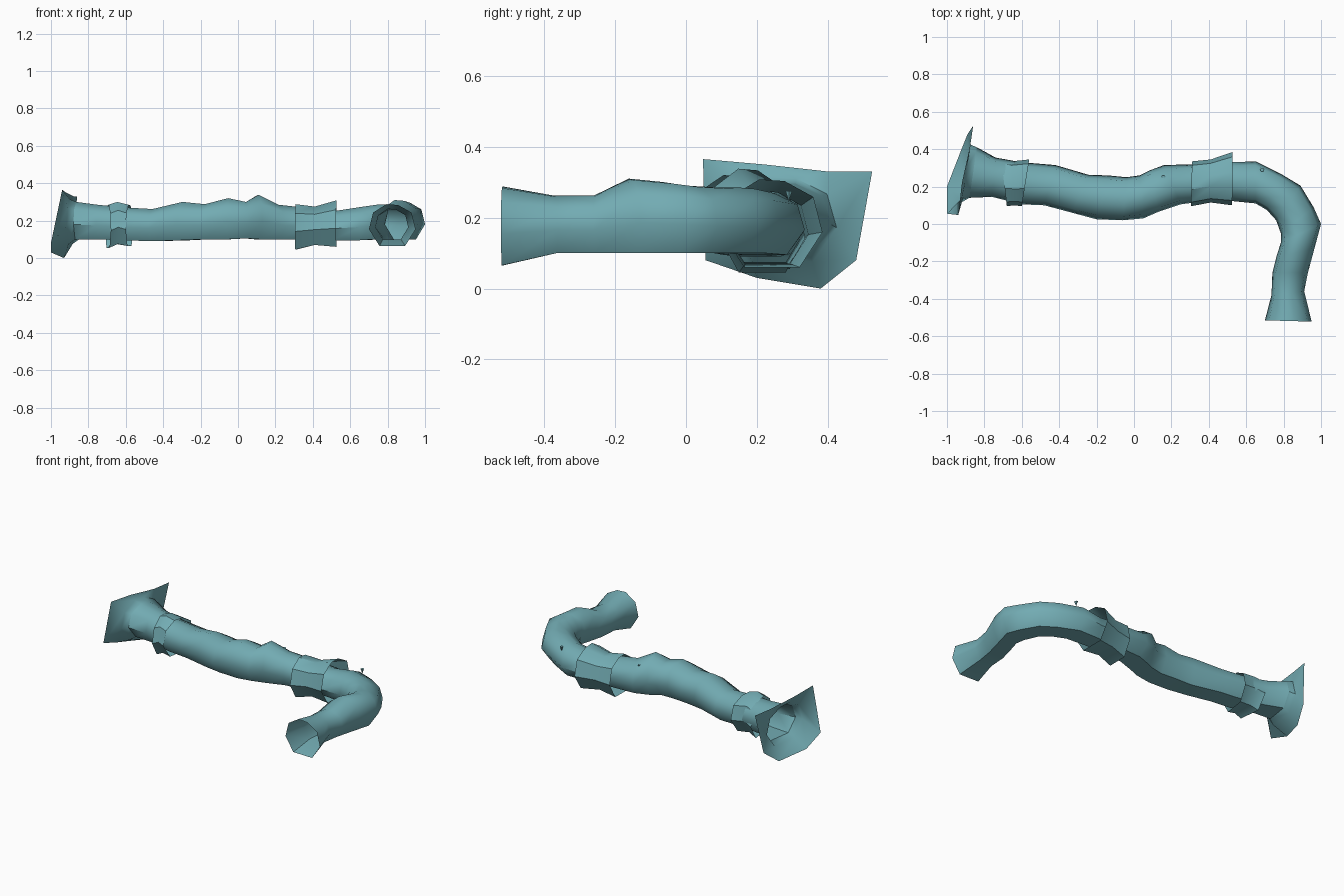
import bpy, math
from mathutils import Vector

teal = bpy.data.materials.new("muted teal")
teal.diffuse_color = (0.17, 0.41, 0.45, 1)

# Eight-sided tunnel section: u runs across (left -1, right +1), v runs bottom to top
PROFILE = [(-.55, 0), (.55, 0), (1, .4), (.82, .8), (.25, 1), (-.25, .98), (-.82, .8), (-1, .4)]


def section(xl, yl, xr, yr, zb, zt):
    """Ring spanning a left and right plan point, between two heights."""
    l, r = Vector((xl, yl)), Vector((xr, yr))
    ring = []
    for u, v in PROFILE:
        p = l.lerp(r, (u + 1) / 2)
        ring.append((p.x, p.y, zb + v * (zt - zb)))
    return ring


def make(name, verts, faces, angle=50):
    me = bpy.data.meshes.new(name)
    me.from_pydata(verts, [], faces)
    me.materials.append(teal)
    ob = bpy.data.objects.new(name, me)
    bpy.context.collection.objects.link(ob)
    bpy.ops.object.select_all(action='DESELECT')
    ob.select_set(True)
    bpy.context.view_layer.objects.active = ob
    bpy.ops.object.shade_smooth_by_angle(angle=math.radians(angle))
    return ob


def loft(name, rings, angle=50):
    """Open-ended shell through a list of rings."""
    n = len(rings[0])
    verts = [p for r in rings for p in r]
    faces = [(i * n + j, (i + 1) * n + j, (i + 1) * n + (j + 1) % n, i * n + (j + 1) % n)
             for i in range(len(rings) - 1) for j in range(n)]
    return make(name, verts, faces, angle)


# Main winding tunnel: left point, right point, floor, crown
path = [
    (-.84, .41, -.88, .14, .10, .30),
    (-.74, .355, -.76, .145, .10, .285),
    (-.60, .33, -.60, .105, .095, .27),
    (-.42, .315, -.48, .10, .09, .262),
    (-.24, .262, -.33, .06, .095, .30),
    (-.14, .26, -.20, .025, .10, .288),
    (-.04, .25, -.06, .02, .10, .32),
    (.03, .26, .05, .03, .105, .30),
    (.08, .285, .13, .065, .10, .338),
    (.16, .315, .25, .105, .10, .285),
    (.34, .32, .36, .12, .10, .27),
    (.52, .33, .50, .125, .095, .25),
    (.65, .335, .65, .11, .095, .272),
    (.79, .265, .71, .075, .10, .285),
    (.89, .205, .76, .02, .10, .285),
    (.96, .09, .785, -.05, .10, .29),
    (1.0, 0, .785, -.10, .10, .30),
    (.965, -.13, .76, -.18, .10, .31),
    (.93, -.26, .74, -.26, .10, .262),
    (.91, -.36, .735, -.38, .10, .262),
    (.95, -.522, .70, -.515, .065, .288),
]
loft("tunnel", [section(*p) for p in path])

# Ragged flared mouth at the far end
rim = [(-.93, .38, 0), (-1, .2, .03), (-1, .055, .08), (-.94, .048, .365),
       (-.92, .22, .35), (-.88, .40, .33), (-.86, .525, .33), (-.89, .48, .08)]
loft("flared_mouth", [rim, section(-.875, .425, -.915, .12, .075, .315), section(*path[0])])

# Loose collars wrapped round the joints
loft("rear_collar", [section(-.71, .35, -.68, .095, .055, .285),
                     section(-.655, .335, -.64, .10, .075, .30),
                     section(-.56, .345, -.60, .095, .065, .285)], 35)
loft("front_collar", [section(.31, .335, .305, .095, .045, .288),
                      section(.41, .345, .41, .115, .07, .275),
                      section(.527, .385, .525, .10, .06, .308)], 35)

# Tiny downward spikes near the roof
for name, x, y, z in (("middle_spike", .157, .25, .285), ("bend_spike", .685, .29, .275)):
    top = [(x + .011 * math.cos(k * math.tau / 6), y + .011 * math.sin(k * math.tau / 6), z)
           for k in range(6)]
    make(name, top + [(x, y, z - .03)],
         [tuple(range(6))] + [((k + 1) % 6, k, 6) for k in range(6)])
